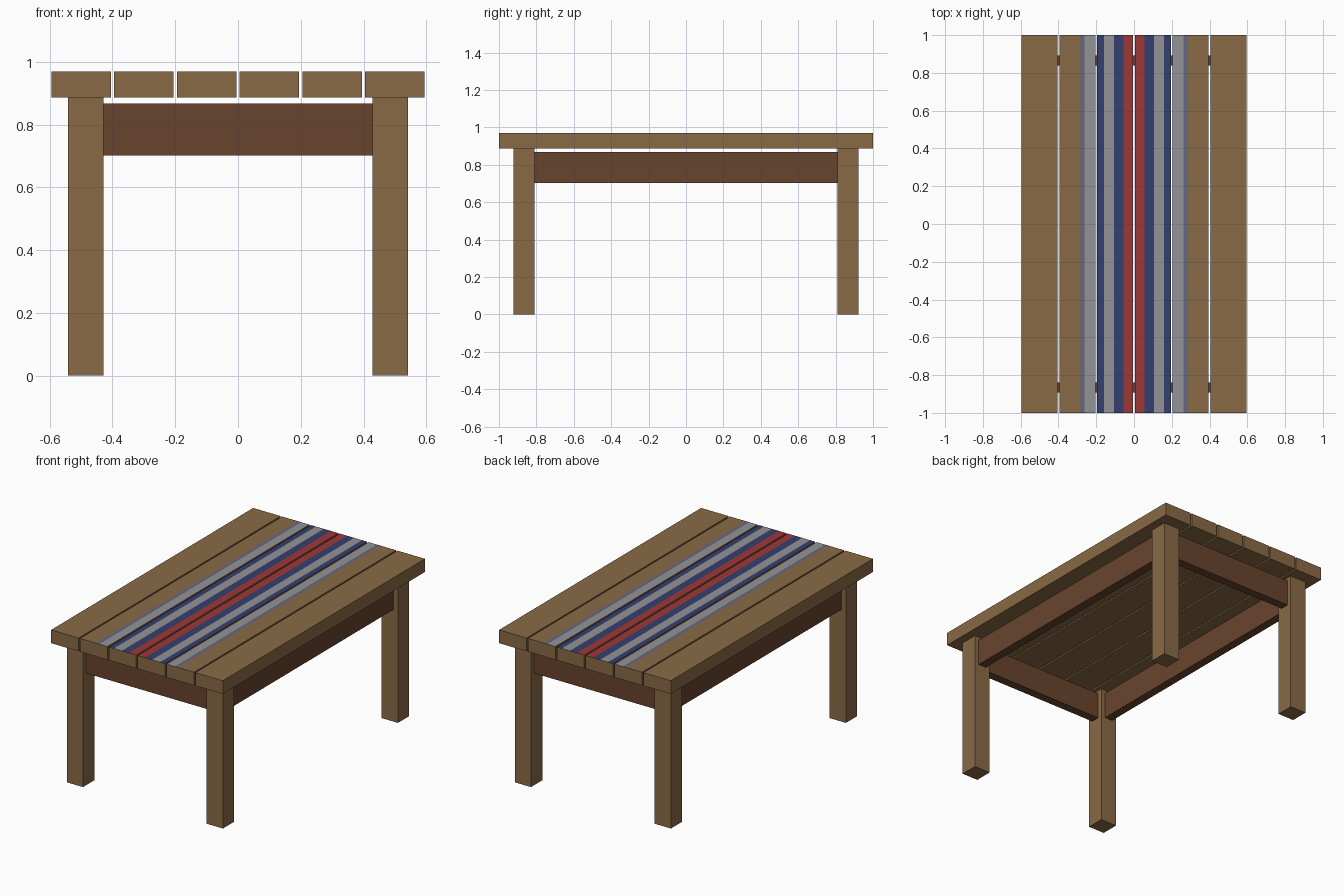
import bpy
import bmesh
from mathutils import Vector

cube = bpy.data.objects.get("Cube")
if cube:
    bpy.data.objects.remove(cube, do_unlink=True)


def material(name, r, g, b):
    """Flat material from 0-255 sRGB values, stored as linear."""
    linear = [((c / 255 + 0.055) / 1.055) ** 2.4 for c in (r, g, b)]
    mat = bpy.data.materials.new(name)
    mat.use_nodes = True
    mat.diffuse_color = (*linear, 1)
    shader = next(n for n in mat.node_tree.nodes if n.type == 'BSDF_PRINCIPLED')
    shader.inputs["Base Color"].default_value = (*linear, 1)
    shader.inputs["Roughness"].default_value = 0.8
    return mat


wood = material("light wood", 138, 106, 70)
dark_wood = material("dark wood", 104, 68, 46)
red = material("red paint", 156, 56, 55)
blue = material("blue paint", 52, 64, 110)
grey = material("grey paint", 148, 148, 150)
faded = material("faded blue paint", 100, 104, 130)


def box(name, centre, size, mats, cuts=()):
    """Box with optional lengthwise cuts at the given x positions."""
    bm = bmesh.new()
    bmesh.ops.create_cube(bm, size=1)
    for v in bm.verts:
        v.co = Vector(centre) + v.co * Vector(size)
    for x in cuts:
        bmesh.ops.bisect_plane(bm, geom=bm.verts[:] + bm.edges[:] + bm.faces[:],
                               plane_co=(x, 0, 0), plane_no=(1, 0, 0))
    mesh = bpy.data.meshes.new(name)
    for mat in mats:
        mesh.materials.append(mat)
    bm.to_mesh(mesh)
    bm.free()
    obj = bpy.data.objects.new(name, mesh)
    bpy.context.collection.objects.link(obj)
    return obj


# Painted stripes: outer distance from the centre line and slot
palette = [wood, red, blue, grey, faded]
stripes = [(0.056, 1), (0.105, 2), (0.16, 3), (0.2, 2), (0.262, 3), (0.283, 4)]

# Tabletop planks, painted on their upper faces only
plank_width, gap, top_z, thickness = 0.19, 0.01, 0.97, 0.083
pitch = plank_width + gap
for i in range(6):
    x = (i - 2.5) * pitch
    cuts = [s * d for d, _ in stripes for s in (-1, 1)
            if abs(s * d - x) < plank_width / 2]
    plank = box(f"tabletop_plank_{i + 1}", (x, 0, top_z - thickness / 2),
                (plank_width, 2, thickness), palette, cuts)
    for face in plank.data.polygons:
        if face.normal.z > 0.9:
            face.material_index = next(
                (slot for d, slot in stripes if abs(face.center.x) < d), 0)

# Legs
leg_x, leg_y, leg_size, leg_height = 0.485, 0.866, 0.112, top_z - thickness
for sx, side in ((1, "left"), (-1, "right")):
    for sy, end in ((-1, "front"), (1, "back")):
        box(f"{end}_{side}_leg", (sx * leg_x, sy * leg_y, leg_height / 2),
            (leg_size, leg_size, leg_height), [wood])

# Rails between the legs
rail_z, rail_height, rail_thickness = 0.785, 0.165, 0.054
for s, side, end in ((1, "left", "back"), (-1, "right", "front")):
    box(f"{side}_rail", (s * leg_x, 0, rail_z),
        (rail_thickness, 2 * leg_y - leg_size, rail_height), [dark_wood])
    box(f"{end}_rail", (0, s * leg_y, rail_z),
        (2 * leg_x - leg_size, rail_thickness, rail_height), [dark_wood])
